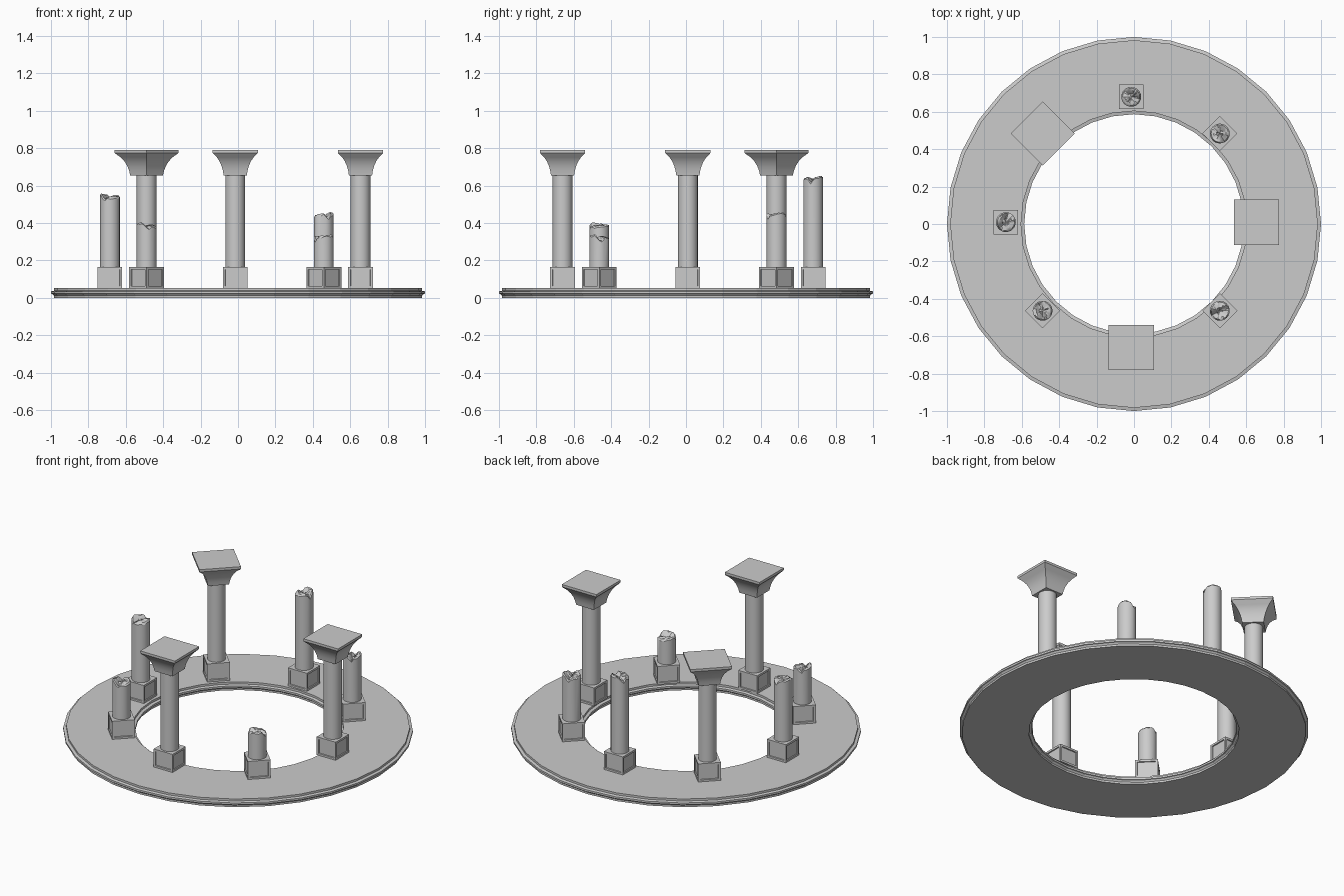
import bpy, bmesh, math, random
from mathutils import Matrix

if "Cube" in bpy.data.objects:
    bpy.data.objects.remove(bpy.data.objects["Cube"])

random.seed(4)
CX, CY, R = -0.015, 0.01, 0.67      # centre and radius of the colonnade
SHAFT_R, SIDES = 0.053, 24


def finish(name, bm, loc=(0, 0, 0), rot=0.0, smooth=False):
    bmesh.ops.recalc_face_normals(bm, faces=bm.faces)
    me = bpy.data.meshes.new(name)
    bm.to_mesh(me)
    bm.free()
    ob = bpy.data.objects.new(name, me)
    bpy.context.collection.objects.link(ob)
    ob.location = loc
    ob.rotation_euler.z = rot
    if smooth:
        bpy.ops.object.select_all(action='DESELECT')
        ob.select_set(True)
        bpy.context.view_layer.objects.active = ob
        bpy.ops.object.shade_smooth_by_angle(angle=math.radians(30))
    return ob


def loft(bm, loops, closed=False):
    """Skin a list of vertex loops with quads."""
    pairs = list(zip(loops, loops[1:] + loops[:1])) if closed else list(zip(loops, loops[1:]))
    for a, b in pairs:
        n = len(a)
        for i in range(n):
            j = (i + 1) % n
            bm.faces.new((a[i], a[j], b[j], b[i]))


def circle(bm, r, zf, n):
    pts = [(r * math.cos(2 * math.pi * i / n), r * math.sin(2 * math.pi * i / n)) for i in range(n)]
    return [bm.verts.new((x, y, zf(x, y))) for x, y in pts]


def square(bm, h, z):
    return [bm.verts.new((x * h, y * h, z)) for x, y in ((-1, -1), (1, -1), (1, 1), (-1, 1))]


# Ring platform with a moulded rim inside and out
def ring_platform():
    outer = [(0.985, 0.0), (0.985, 0.012), (0.992, 0.02), (1.0, 0.022),
             (1.0, 0.034), (0.983, 0.038), (0.983, 0.051)]
    inner = [(1.587 - r, z) for r, z in reversed(outer)]
    bm = bmesh.new()
    loops = [circle(bm, r, lambda x, y, z=z: z, 32) for r, z in outer + inner]
    loft(bm, loops, closed=True)
    finish("ring_platform", bm)


# Square pedestal with recessed side panels
def pedestal(loc, rot):
    bm = bmesh.new()
    bmesh.ops.create_cube(bm, size=1, matrix=Matrix.Translation((0, 0, 0.1075))
                          @ Matrix.Diagonal((0.132, 0.132, 0.115, 1)))
    bm.normal_update()
    sides = [f for f in bm.faces if abs(f.normal.z) < 0.5]
    bmesh.ops.inset_individual(bm, faces=sides, thickness=0.018)
    bmesh.ops.inset_individual(bm, faces=sides, thickness=0.002, depth=-0.006)
    finish("pedestal", bm, loc, rot)


# Whole shaft
def full_shaft(loc, rot):
    bm = bmesh.new()
    loops = [circle(bm, SHAFT_R, lambda x, y, z=z: z, SIDES) for z in (0.16, 0.66)]
    loft(bm, loops)
    for l in loops:
        bm.faces.new(l)
    finish("shaft", bm, loc, rot, True)


# Flared square capital with a thin slab on top
def capital(loc, rot):
    prof = [(0.062, 0.655), (0.066, 0.68), (0.073, 0.705), (0.084, 0.73),
            (0.099, 0.752), (0.117, 0.77), (0.121, 0.775), (0.121, 0.79)]
    bm = bmesh.new()
    loops = [square(bm, h, z) for h, z in prof]
    loft(bm, loops)
    bm.faces.new(loops[0])
    bm.faces.new(loops[-1])
    finish("capital", bm, loc, rot, True)


# Broken shaft: jagged top with a cleft running across it
def broken_shaft(loc, rot, top, cleft):
    c, s = math.cos(cleft), math.sin(cleft)

    def jag(x, y):
        u, v = x * c + y * s, y * c - x * s
        groove = 0.026 * min(1, abs(u - 0.008) / 0.022)
        slope = 0.15 * u + (0.12 * v if u > 0.008 else -0.12 * v)
        chamfer = 0.008 if math.hypot(x, y) > 0.05 else 0
        return top - 0.034 + groove + slope - chamfer + random.uniform(-0.004, 0.004)

    bm = bmesh.new()
    bottom = circle(bm, SHAFT_R, lambda x, y: 0.16, SIDES)
    loops = [bottom] + [circle(bm, r, jag, SIDES) for r in (SHAFT_R, 0.046, 0.034, 0.018)]
    loft(bm, loops)
    mid = bm.verts.new((0, 0, jag(0, 0)))
    last = loops[-1]
    for i in range(SIDES):
        bm.faces.new((last[i], last[(i + 1) % SIDES], mid))
    bm.faces.new(bottom)
    finish("broken_shaft", bm, loc, rot, True)


ring_platform()

# Eight columns at 45 degree steps; None marks a complete one
tops = [None, 0.455, 0.65, None, 0.555, 0.40, None, 0.335]
for k, top in enumerate(tops):
    a = k * math.pi / 4
    loc = (CX + R * math.cos(a), CY + R * math.sin(a), 0)
    pedestal(loc, a)
    if top is None:
        full_shaft(loc, a)
        capital(loc, a)
    else:
        broken_shaft(loc, a, top, math.radians(-30))
